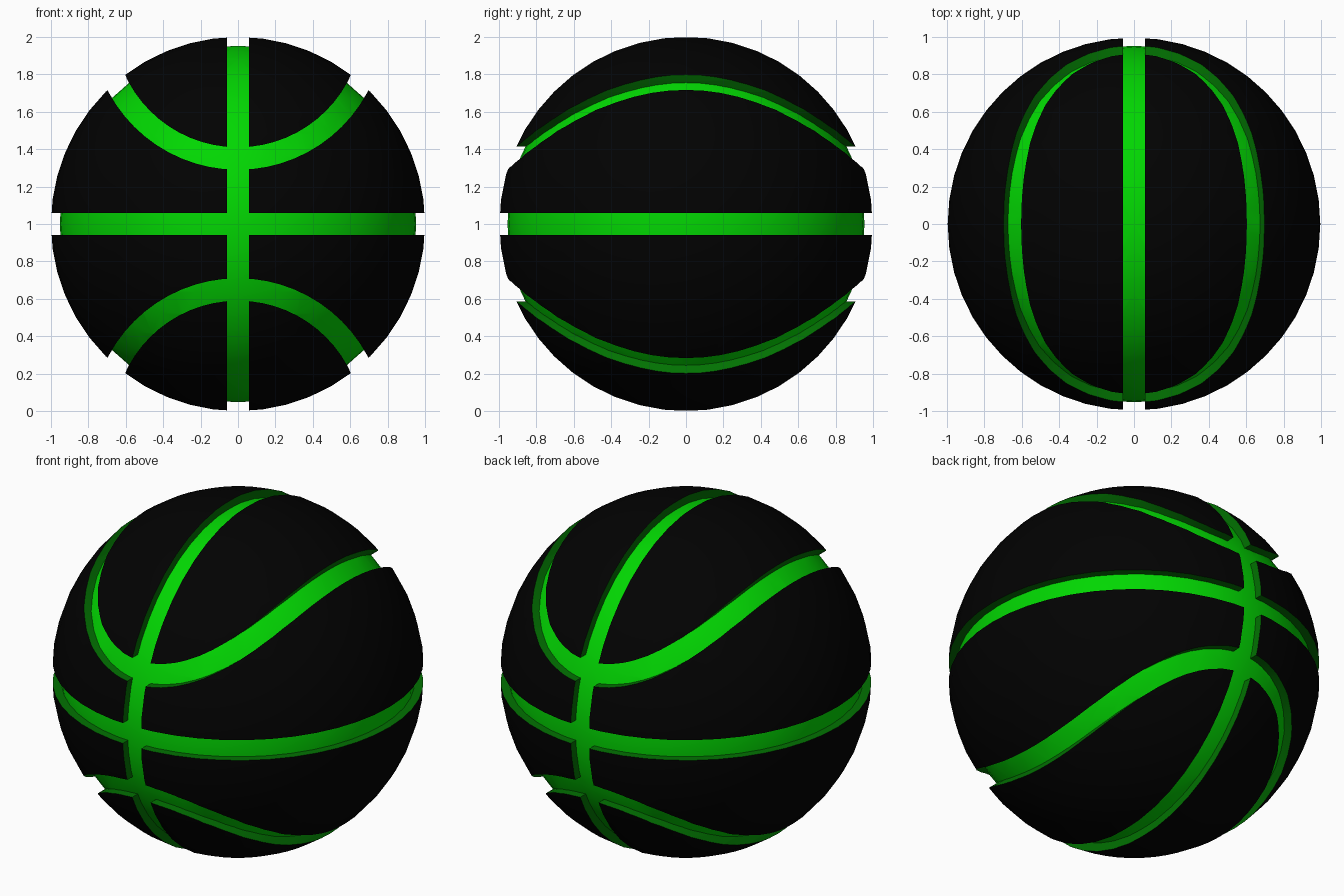
import bpy
import bmesh
from math import cos, sin, pi, radians

if "Cube" in bpy.data.objects:
    bpy.data.objects.remove(bpy.data.objects["Cube"], do_unlink=True)

CENTRE = (0, 0, 1)
HALF_WIDTH = 0.06
SKIN, FLOOR, WALL = range(3)


def make_material(name, colour):
    mat = bpy.data.materials.new(name)
    mat.use_nodes = True
    mat.diffuse_color = colour
    mat.node_tree.nodes["Principled BSDF"].inputs["Base Color"].default_value = colour
    return mat


materials = [make_material("black rubber", (0.0005, 0.0005, 0.0005, 1)),
             make_material("bright green", (0.0005, 0.68, 0.0005, 1)),
             make_material("dark green", (0.0005, 0.17, 0.0005, 1))]


def finish(obj, name, slot):
    """Name a part, give it all colours and paint its faces with one."""
    obj.name = name
    for mat in materials:
        obj.data.materials.append(mat)
    for poly in obj.data.polygons:
        poly.material_index = slot
    return obj


def sphere(name, radius, slot):
    bpy.ops.mesh.primitive_uv_sphere_add(segments=48, ring_count=24,
                                         radius=radius, location=CENTRE)
    return finish(bpy.context.object, name, slot)


def slab(name, size):
    bpy.ops.mesh.primitive_cube_add(size=1, location=CENTRE)
    obj = bpy.context.object
    obj.scale = size
    return finish(obj, name, WALL)


def tube(name, z, radius, steps=64):
    """Pipe running front to back, as thick as a groove is wide."""
    bm = bmesh.new()
    section = [(radius - HALF_WIDTH, -1.5), (radius + HALF_WIDTH, -1.5),
               (radius + HALF_WIDTH, 1.5), (radius - HALF_WIDTH, 1.5)]
    loops = []
    for i in range(steps):
        a = 2 * pi * i / steps
        loops.append([bm.verts.new((r * sin(a), y, z + r * cos(a))) for r, y in section])
    for i in range(steps):
        here, after = loops[i], loops[(i + 1) % steps]
        for k in range(4):
            n = (k + 1) % 4
            bm.faces.new((here[k], here[n], after[n], after[k]))
    bmesh.ops.recalc_face_normals(bm, faces=bm.faces)
    mesh = bpy.data.meshes.new(name)
    bm.to_mesh(mesh)
    bm.free()
    obj = bpy.data.objects.new(name, mesh)
    bpy.context.collection.objects.link(obj)
    return finish(obj, name, WALL)


def combine(target, helper, operation):
    """Apply a boolean and discard the helper."""
    helper.hide_render = True
    mod = target.modifiers.new(helper.name, 'BOOLEAN')
    mod.operation = operation
    mod.solver = 'EXACT'
    mod.object = helper
    bpy.ops.object.select_all(action='DESELECT')
    target.select_set(True)
    bpy.context.view_layer.objects.active = target
    bpy.ops.object.modifier_apply(modifier=mod.name)
    bpy.data.objects.remove(helper, do_unlink=True)


# Black skin, cut by straight and curved grooves with dark walls
ball = sphere("ball", 1.0, SKIN)
combine(ball, slab("equator_cutter", (3, 3, 2 * HALF_WIDTH)), 'DIFFERENCE')
combine(ball, slab("meridian_cutter", (2 * HALF_WIDTH, 3, 3)), 'DIFFERENCE')
for side in (1, -1):
    combine(ball, tube("curved_cutter", 1 + side * 1.075, 0.725), 'DIFFERENCE')

# Bright core forms the groove floors
combine(ball, sphere("core", 0.953, FLOOR), 'UNION')

bpy.ops.object.shade_smooth_by_angle(angle=radians(30))
